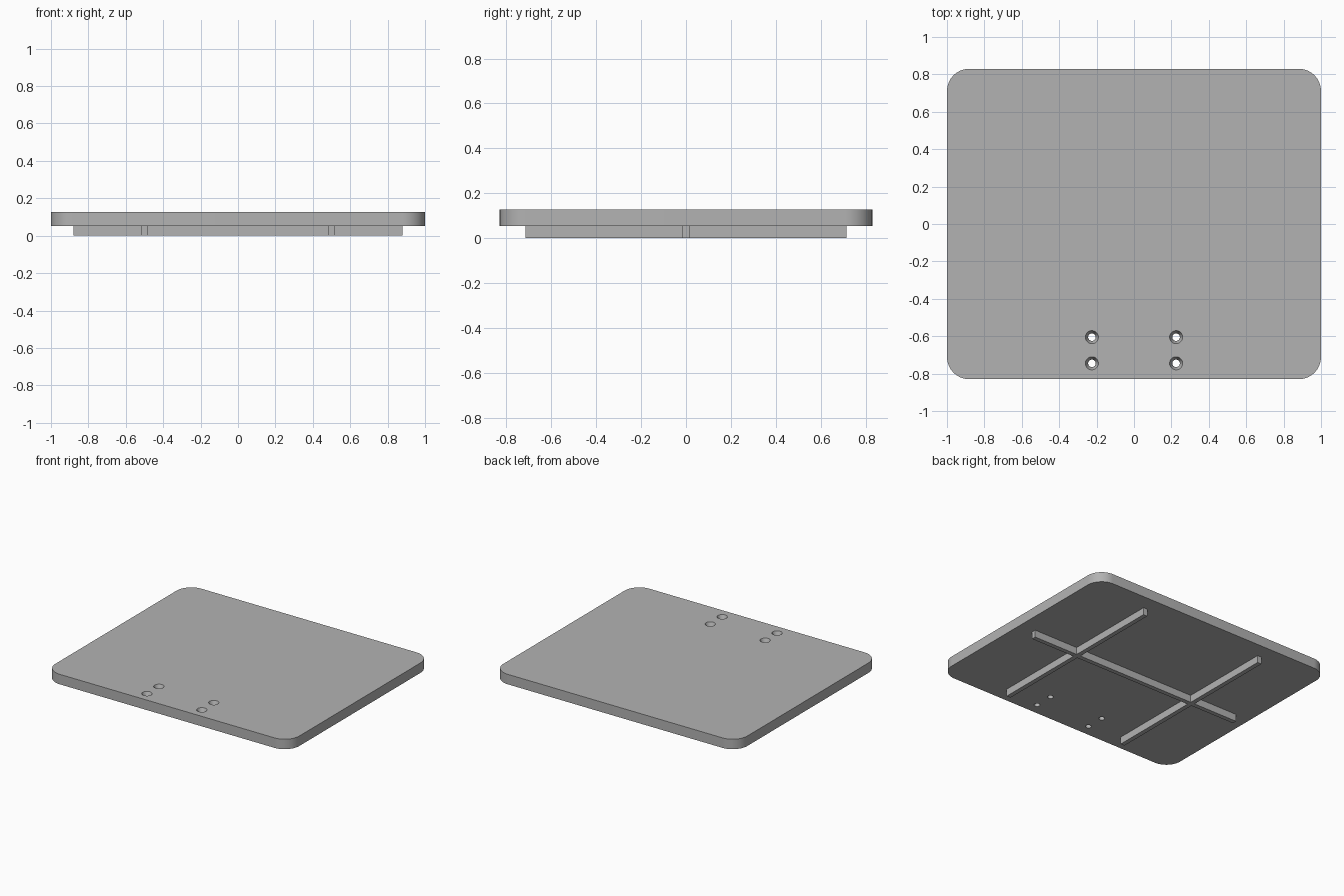
import bpy, bmesh, math

if "Cube" in bpy.data.objects:
    bpy.data.objects.remove(bpy.data.objects["Cube"])

grey = bpy.data.materials.new("plain_grey")
grey.diffuse_color = (0.45, 0.45, 0.45, 1)
grey.use_nodes = True
grey.node_tree.nodes["Principled BSDF"].inputs["Base Color"].default_value = grey.diffuse_color

PLATE_BOTTOM, PLATE_TOP = 0.053, 0.127


def finish(name, bm):
    bmesh.ops.recalc_face_normals(bm, faces=bm.faces[:])
    mesh = bpy.data.meshes.new(name)
    bm.to_mesh(mesh)
    bm.free()
    mesh.materials.append(grey)
    obj = bpy.data.objects.new(name, mesh)
    bpy.context.collection.objects.link(obj)
    return obj


def rib(name, x, y, length_x, length_y):
    bm = bmesh.new()
    bmesh.ops.create_cube(bm, size=1)
    for v in bm.verts:
        v.co = (x + v.co.x * length_x, y + v.co.y * length_y, (v.co.z + 0.5) * PLATE_BOTTOM)
    return finish(name, bm)


# Plate: rounded rectangle, extruded upward
HX, HY, R, STEPS = 1.0, 0.83, 0.12, 16
bm = bmesh.new()
outline = []
for i, (sx, sy) in enumerate([(1, 1), (-1, 1), (-1, -1), (1, -1)]):
    for k in range(STEPS + 1):
        a = math.pi / 2 * (i + k / STEPS)
        outline.append(bm.verts.new((sx * (HX - R) + R * math.cos(a),
                                     sy * (HY - R) + R * math.sin(a), PLATE_BOTTOM)))
base = bm.faces.new(outline)
top = bmesh.ops.extrude_face_region(bm, geom=[base])["geom"]
bmesh.ops.translate(bm, vec=(0, 0, PLATE_TOP - PLATE_BOTTOM),
                    verts=[g for g in top if isinstance(g, bmesh.types.BMVert)])
if base.is_valid is False or len([f for f in bm.faces if len(f.verts) > 4]) < 2:
    bm.faces.new(outline)
plate = finish("plate", bm)

# Countersunk screw holes: one lathed cutter for each hole
PROFILE = [(0.02, PLATE_BOTTOM - 0.02), (0.02, PLATE_TOP - 0.035),
           (0.035, PLATE_TOP), (0.035, PLATE_TOP + 0.02)]
SIDES = 32
bm = bmesh.new()
for hx in (-0.225, 0.225):
    for hy in (-0.605, -0.745):
        rings = [[bm.verts.new((hx + r * math.cos(2 * math.pi * k / SIDES),
                                hy + r * math.sin(2 * math.pi * k / SIDES), z))
                  for k in range(SIDES)] for r, z in PROFILE]
        for lo, hi in zip(rings, rings[1:]):
            for k in range(SIDES):
                n = (k + 1) % SIDES
                bm.faces.new((lo[k], lo[n], hi[n], hi[k]))
        bm.faces.new(rings[0][::-1])
        bm.faces.new(rings[-1])
cutter = finish("screw_hole_cutter", bm)
cut = plate.modifiers.new("screw_holes", 'BOOLEAN')
cut.operation = 'DIFFERENCE'
cut.solver = 'EXACT'
cut.object = cutter
bpy.context.view_layer.objects.active = plate
plate.select_set(True)
bpy.ops.object.modifier_apply(modifier=cut.name)
bpy.data.objects.remove(cutter)
bpy.ops.object.shade_smooth_by_angle(angle=math.radians(20))

# Underside ribs: two running front to back, crossed by one in three pieces
W, RIB_X, REACH_X, REACH_Y = 0.033, 0.5, 0.88, 0.715
for side, s in (("left", -1), ("right", 1)):
    rib(side + "_rib", s * RIB_X, 0, W, 2 * REACH_Y)
    inner = RIB_X + W / 2
    rib(side + "_cross_rib_end", s * (inner + REACH_X) / 2, 0, REACH_X - inner, W)
rib("middle_cross_rib", 0, 0, 2 * RIB_X - W, W)
